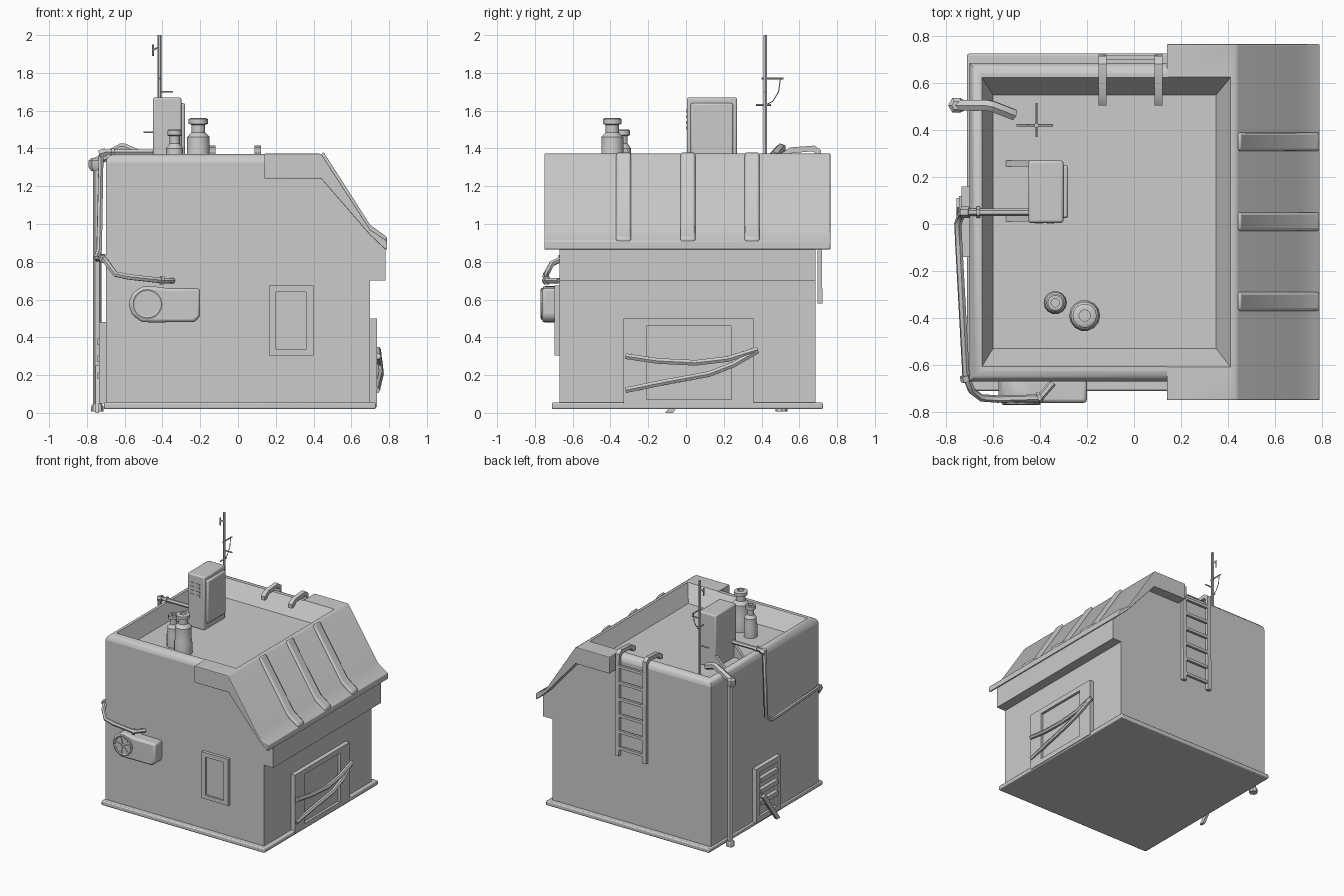
import bpy, bmesh, math
from mathutils import Vector, Matrix

if "Cube" in bpy.data.objects:
    bpy.data.objects.remove(bpy.data.objects["Cube"])

def finish(name, bm, bevel=0, angle=35, seg=2):
    bmesh.ops.recalc_face_normals(bm, faces=bm.faces)
    me = bpy.data.meshes.new(name)
    bm.to_mesh(me); bm.free()
    ob = bpy.data.objects.new(name, me)
    bpy.context.collection.objects.link(ob)
    if bevel:
        m = ob.modifiers.new("bevel", 'BEVEL')
        m.width, m.segments, m.limit_method = bevel, seg, 'ANGLE'
    smooth(ob, angle)
    return ob

def smooth(ob, angle=35):
    bpy.ops.object.select_all(action='DESELECT')
    ob.select_set(True)
    bpy.context.view_layer.objects.active = ob
    bpy.ops.object.shade_smooth_by_angle(angle=math.radians(angle))

def prism(name, pts, axis, a, b, **kw):
    bm = bmesh.new()
    put = {'x': lambda u, v, t: (t, u, v), 'y': lambda u, v, t: (u, t, v)}[axis]
    f = bm.faces.new([bm.verts.new(put(u, v, a)) for u, v in pts])
    r = bmesh.ops.extrude_face_region(bm, geom=[f])
    d = Vector(put(0, 0, b - a))
    bmesh.ops.translate(bm, verts=[v for v in r['geom'] if isinstance(v, bmesh.types.BMVert)], vec=d)
    return finish(name, bm, **kw)

def boxes(name, items, **kw):
    bm = bmesh.new()
    for x0, x1, y0, y1, z0, z1 in items:
        m = Matrix.Translation(((x0+x1)/2, (y0+y1)/2, (z0+z1)/2)) @ Matrix.Diagonal((x1-x0, y1-y0, z1-z0, 1))
        bmesh.ops.create_cube(bm, size=1, matrix=m)
    return finish(name, bm, **kw)

def framed(name, axis, back, front, inner, o, i):
    # rectangle frame (u0,u1,v0,v1) around a recessed panel
    rects = [(o[0], i[0], o[2], o[3]), (i[1], o[1], o[2], o[3]),
             (i[0], i[1], o[2], i[2]), (i[0], i[1], i[3], o[3])]
    parts = [(r, front) for r in rects] + [(i, inner)]
    out = []
    for (u0, u1, v0, v1), t in parts:
        lo, hi = sorted((back, t))
        out.append((lo, hi, u0, u1, v0, v1) if axis == 'x' else (u0, u1, lo, hi, v0, v1))
    return boxes(name, out)

def tube(name, pts, r, res=1):
    cu = bpy.data.curves.new(name, 'CURVE')
    cu.dimensions, cu.bevel_depth, cu.bevel_resolution, cu.use_fill_caps = '3D', r, res, True
    sp = cu.splines.new('POLY')
    sp.points.add(len(pts) - 1)
    for p, c in zip(sp.points, pts):
        p.co = (*c, 1)
    ob = bpy.data.objects.new(name, cu)
    bpy.context.collection.objects.link(ob)
    bpy.ops.object.select_all(action='DESELECT')
    ob.select_set(True)
    bpy.context.view_layer.objects.active = ob
    bpy.ops.object.convert(target='MESH')
    smooth(bpy.context.object, 50)

def lathe(name, prof, loc, n=12):
    bm = bmesh.new()
    rings = [[bm.verts.new((loc[0] + r*math.cos(2*math.pi*k/n), loc[1] + r*math.sin(2*math.pi*k/n), z))
              for k in range(n)] for r, z in prof]
    for a, b in zip(rings, rings[1:]):
        for k in range(n):
            bm.faces.new((a[k], a[(k+1) % n], b[(k+1) % n], b[k]))
    bm.faces.new(rings[0]); bm.faces.new(rings[-1])
    return finish(name, bm)

# Main house with sloped right side, overhanging roof shell and sunken roof deck
Y0, Y1 = -0.67, 0.685
house = prism("house_body", [(-0.70, 0.04), (0.70, 0.04), (0.70, 0.70), (0.78, 0.70), (0.78, 0.875),
                             (0.70, 0.95), (0.43, 1.30), (0.40, 1.37), (-0.70, 1.37)], 'y', Y0, Y1)
bm = bmesh.new(); bm.from_mesh(house.data)
rim = [e for e in bm.edges if all(v.co.z > 1.36 and v.co.x < 0.41 for v in e.verts)
       and not all(v.co.x > 0.3 for v in e.verts)]
bmesh.ops.bevel(bm, geom=rim, offset=0.045, segments=3, profile=0.5, affect='EDGES')
bm.to_mesh(house.data); bm.free()
shell = prism("roof_shell_helper", [(0.14, 1.24), (0.44, 1.24), (0.70, 0.94), (0.78, 0.865), (0.79, 0.865),
                                    (0.79, 0.91), (0.70, 0.97), (0.445, 1.365), (0.43, 1.373), (0.14, 1.373)],
              'y', -0.75, 0.765, bevel=0.012)
bm = bmesh.new()
lo, hi = [[bm.verts.new((x, y, z)) for x, y in ((a, c), (b, c), (b, d), (a, d))]
          for a, b, c, d, z in ((-0.60, 0.35, -0.53, 0.55, 1.25), (-0.655, 0.42, -0.62, 0.635, 1.39))]
bm.faces.new(lo); bm.faces.new(hi)
for k in range(4):
    bm.faces.new((lo[k], lo[(k+1) % 4], hi[(k+1) % 4], hi[k]))
deck = finish("deck_cutter", bm)
for helper, op in ((shell, 'UNION'), (deck, 'DIFFERENCE')):
    m = house.modifiers.new(op, 'BOOLEAN')
    m.object, m.operation, m.solver = helper, op, 'EXACT'
    helper.hide_render = True
    helper.hide_set(True)
bpy.context.view_layer.objects.active = house
house.select_set(True)
for m in list(house.modifiers):
    bpy.ops.object.modifier_apply(modifier=m.name)
bpy.data.objects.remove(shell); bpy.data.objects.remove(deck)
smooth(house, 40)

boxes("base_plate", [(-0.71, 0.73, -0.71, 0.725, 0.02, 0.055)], bevel=0.008)

# Roof ribs
for k, y in enumerate((-0.33, 0.01, 0.35)):
    prism(f"roof_rib_{k}", [(0.43, 1.34), (0.45, 1.385), (0.70, 0.995), (0.79, 0.93), (0.79, 0.90), (0.70, 0.95)],
          'y', y - 0.04, y + 0.04, bevel=0.012)

# Windows and door hatch
framed("front_window", 'y', -0.66, -0.695, -0.68, (0.165, 0.40, 0.305, 0.675), (0.20, 0.36, 0.335, 0.64))
framed("right_window", 'x', 0.69, 0.735, 0.715, (-0.33, 0.36, 0.03, 0.50), (-0.21, 0.24, 0.07, 0.46))
framed("left_hatch", 'x', -0.69, -0.735, -0.715, (-0.14, 0.16, 0.05, 0.48), (-0.10, 0.12, 0.09, 0.44))
boxes("hatch_slats", [(-0.745, -0.71, -0.10, 0.12, z, z + 0.035) for z in (0.18, 0.27, 0.36)])
prism("loose_slat", [(-0.11, 0.0), (-0.07, 0.0), (0.11, 0.24), (0.07, 0.25)], 'x', -0.755, -0.735)
tube("board_upper", [(0.74, -0.32, 0.30), (0.745, -0.15, 0.275), (0.75, 0.05, 0.265),
                     (0.745, 0.22, 0.285), (0.74, 0.38, 0.335)], 0.017)
tube("board_lower", [(0.735, -0.32, 0.12), (0.745, -0.1, 0.165), (0.755, 0.12, 0.205),
                     (0.75, 0.25, 0.255), (0.735, 0.38, 0.33)], 0.017)

# Wall fan unit
arc = [(-0.475 + 0.105*math.cos(math.radians(a)), 0.575 + 0.10*math.sin(math.radians(a))) for a in range(70, 300, 36)]
prism("fan_housing", arc + [(-0.37, 0.48), (-0.23, 0.48), (-0.20, 0.51), (-0.20, 0.66), (-0.37, 0.66)],
      'y', -0.762, -0.66, bevel=0.015)
tube("fan_ring", [(-0.48 + 0.075*math.cos(a*math.pi/10), -0.762, 0.578 + 0.075*math.sin(a*math.pi/10))
                  for a in range(21)], 0.009)
for k in range(6):
    a = k*math.pi/3
    prism(f"fan_blade_{k}", [(-0.48 + r*math.cos(a + d), 0.578 + r*math.sin(a + d))
                             for r, d in ((0.012, -0.5), (0.066, -0.28), (0.066, 0.28), (0.012, 0.5))], 'y', -0.768, -0.755)

# Cable pipe from roof cabinet down the left wall and round to the front
tube("cable_pipe", [(-0.45, 0.05, 1.38), (-0.70, 0.05, 1.38), (-0.725, 0.05, 1.36), (-0.735, 0.04, 0.86),
                    (-0.75, 0.0, 0.82), (-0.745, -0.10, 0.815), (-0.715, -0.65, 0.82), (-0.69, -0.71, 0.79),
                    (-0.65, -0.74, 0.735), (-0.58, -0.745, 0.72), (-0.40, -0.74, 0.70), (-0.345, -0.675, 0.70)], 0.016)
for k, (a, b) in enumerate((((-0.735, 0.05, 1.37), (-0.70, 0.05, 1.38)), ((-0.67, 0.05, 1.38), (-0.655, 0.05, 1.38)),
                            ((-0.718, -0.645, 0.82), (-0.713, -0.67, 0.815)), ((-0.41, -0.741, 0.701), (-0.395, -0.735, 0.70)))):
    tube(f"pipe_collar_{k}", [a, b], 0.024)

# Drain pipe
tube("drain_pipe", [(-0.745, 0.505, 0.02), (-0.745, 0.505, 1.32)], 0.022)
tube("drain_elbow", [(-0.75, 0.505, 1.29), (-0.75, 0.505, 1.33), (-0.62, 0.505, 1.40), (-0.60, 0.50, 1.40),
                     (-0.51, 0.465, 1.36)], 0.026)
lathe("drain_foot", [(0.032, 0.008), (0.032, 0.035), (0.022, 0.05)], (-0.745, 0.505), 8)
lathe("drain_collar", [(0.022, 1.28), (0.036, 1.30), (0.036, 1.335), (0.02, 1.35)], (-0.755, 0.505), 6)

# Ladder hooked over the back rim
for k, x in enumerate((-0.135, 0.105)):
    prof = [(0.505, 1.345), (0.505, 1.375), (0.55, 1.405), (0.68, 1.415), (0.715, 1.39), (0.722, 0.58),
            (0.695, 0.58), (0.695, 1.365), (0.67, 1.385), (0.56, 1.375), (0.535, 1.345)]
    prism(f"ladder_rail_{k}", prof, 'x', x - 0.017, x + 0.017)
boxes("ladder_rungs", [(-0.13, 0.10, 0.698, 0.718, z, z + 0.022) for z in (0.63, 0.76, 0.89, 1.02, 1.15, 1.28)])

# Roof cabinet
boxes("cabinet", [(-0.45, -0.30, 0.005, 0.27, 1.245, 1.67)], bevel=0.01)
boxes("cabinet_door", [(-0.31, -0.28, 0.025, 0.25, 1.30, 1.64)], bevel=0.01)
boxes("cabinet_vents", [(x, x + 0.03, 0.0, 0.01, z, z + 0.015) for x in (-0.42, -0.37) for z in (1.50, 1.53, 1.56, 1.59)])
for k, y in enumerate((0.01, 0.245)):
    prism(f"cabinet_bracket_{k}", [(-0.55, 1.245), (-0.44, 1.245), (-0.44, 1.36)], 'y', y, y + 0.025)

# Chimneys
def chimney(name, loc, r, h):
    lathe(name, [(r*1.1, 1.245), (r*1.1, 1.34), (r, 1.36), (r, h - 0.10), (r*0.6, h - 0.075), (r*0.6, h - 0.035),
                 (r*0.85, h - 0.03), (r*0.85, h - 0.005), (r*0.7, h), (r*0.4, h), (r*0.4, h - 0.03)], loc, 14)
chimney("chimney_large", (-0.21, -0.39), 0.06, 1.56)
chimney("chimney_small", (-0.335, -0.335), 0.045, 1.50)

# Antenna mast with cross arms and loose wire
mx, my = -0.415, 0.42
tube("antenna_mast", [(mx, my, 1.245), (mx, my, 1.72), (mx, my, 2.0)], 0.011)
for k, (a, b) in enumerate((((-0.42, my, 1.70), (-0.345, my, 1.70)), ((-0.50, my, 1.485), (mx, my, 1.485)),
                            ((mx, 0.40, 1.77), (mx, 0.515, 1.77)), ((mx, 0.37, 1.63), (mx, 0.45, 1.63)),
                            ((-0.45, my, 1.92), (mx, my, 1.94)), ((-0.45, my, 1.95), (-0.45, my, 1.89)))):
    tube(f"antenna_arm_{k}", [a, b], 0.005)
tube("antenna_wire", [(mx, 0.50, 1.77), (mx, 0.49, 1.70), (mx, 0.46, 1.65), (mx, my, 1.63)], 0.003)
